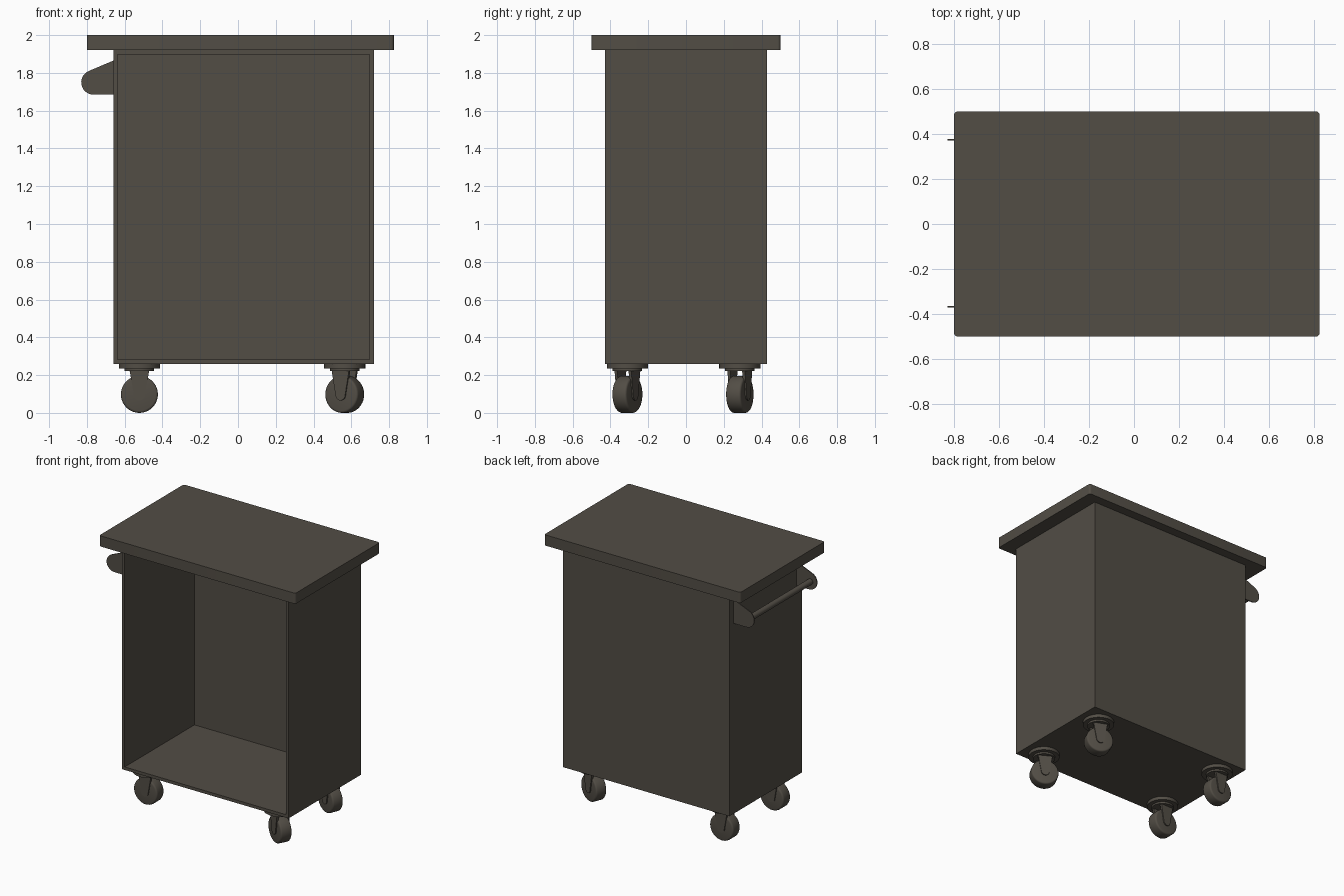
import bpy, bmesh
from math import sin, cos, radians
from mathutils import Matrix, Vector

if "Cube" in bpy.data.objects:
    bpy.data.objects.remove(bpy.data.objects["Cube"])

mat = bpy.data.materials.new("dark_metal")
mat.diffuse_color = (0.085, 0.075, 0.06, 1)
mat.use_nodes = True
mat.node_tree.nodes["Principled BSDF"].inputs["Base Color"].default_value = mat.diffuse_color


def finish(name, bm, smooth=False):
    bmesh.ops.recalc_face_normals(bm, faces=bm.faces)
    me = bpy.data.meshes.new(name)
    bm.to_mesh(me)
    bm.free()
    me.materials.append(mat)
    ob = bpy.data.objects.new(name, me)
    bpy.context.collection.objects.link(ob)
    if smooth:
        bpy.ops.object.select_all(action='DESELECT')
        ob.select_set(True)
        bpy.context.view_layer.objects.active = ob
        bpy.ops.object.shade_smooth_by_angle(angle=radians(35))
    return ob


def box_bm(lo, hi):
    lo, hi = Vector(lo), Vector(hi)
    bm = bmesh.new()
    bmesh.ops.create_cube(bm, size=1, matrix=Matrix.Translation((lo + hi) / 2)
                          @ Matrix.Diagonal((*(hi - lo), 1)))
    return bm


def cylinder(name, r, depth, matrix, bevel=0, seg=40):
    bm = bmesh.new()
    bmesh.ops.create_cone(bm, cap_ends=True, segments=seg, radius1=r, radius2=r, depth=depth)
    if bevel:
        rims = [e for e in bm.edges if abs(e.verts[0].co.z - e.verts[1].co.z) < 1e-5]
        bmesh.ops.bevel(bm, geom=rims, offset=bevel, segments=3, profile=0.5, affect='EDGES')
    bm.transform(matrix)
    return finish(name, bm, True)


def plate(name, pts, y, thick, matrix=Matrix()):
    """Extrude an x-z outline along y, centred on y."""
    bm = bmesh.new()
    f = bm.faces.new([bm.verts.new((x, y - thick / 2, z)) for x, z in pts])
    ext = bmesh.ops.extrude_face_region(bm, geom=[f])["geom"]
    bmesh.ops.translate(bm, vec=(0, thick, 0),
                        verts=[g for g in ext if isinstance(g, bmesh.types.BMVert)])
    bm.transform(matrix)
    return finish(name, bm, True)


def arc(cx, cz, r, a0, a1, n=12):
    return [(cx + r * cos(radians(a0 + (a1 - a0) * i / n)),
             cz + r * sin(radians(a0 + (a1 - a0) * i / n))) for i in range(n + 1)]


# Worktop with slightly rounded corners
bm = box_bm((-0.80, -0.5, 1.92), (0.825, 0.5, 2.0))
upright = [e for e in bm.edges if abs(e.verts[0].co.z - e.verts[1].co.z) > 0.01]
bmesh.ops.bevel(bm, geom=upright, offset=0.015, segments=4, profile=0.5, affect='EDGES')
finish("worktop", bm, True)

# Cabinet: box with its front inset and pushed in to make the open interior
bm = box_bm((-0.66, -0.43, 0.26), (0.72, 0.43, 1.92))
bm.normal_update()
front = min(bm.faces, key=lambda f: f.calc_center_median().y)
bmesh.ops.inset_region(bm, faces=[front], thickness=0.032)
ext = bmesh.ops.extrude_face_region(bm, geom=[front])["geom"]
bmesh.ops.translate(bm, vec=(0, 0.825, 0),
                    verts=[g for g in ext if isinstance(g, bmesh.types.BMVert)])
if front.is_valid:
    bm.faces.remove(front)
finish("cabinet", bm)

# Push handle: two side brackets and a bar
outline = [(-0.66, 1.685), (-0.66, 1.865)] + arc(-0.765, 1.75, 0.065, 112, 270)
for side, y in (("front", -0.367), ("back", 0.375)):
    plate("handle_bracket_" + side, outline, y, 0.007)
cylinder("handle_bar", 0.022, 0.742, Matrix.Translation((-0.775, 0.004, 1.745))
         @ Matrix.Rotation(radians(90), 4, 'X'), seg=24)

# Swivel casters, the right-hand pair turned
prong = [(0.052, 0.225), (-0.052, 0.225)] + arc(0, 0.095, 0.029, 180, 360)
casters = {"front_left": (-0.522, -0.31, 0), "back_left": (-0.522, 0.285, 0),
           "front_right": (0.565, -0.31, -28), "back_right": (0.565, 0.285, -22)}
for name, (x, y, turn) in casters.items():
    m = Matrix.Translation((x, y, 0)) @ Matrix.Rotation(radians(turn), 4, 'Z')
    cylinder("caster_plate_" + name, 0.109, 0.027, m @ Matrix.Translation((0, 0, 0.2485)))
    cylinder("caster_swivel_" + name, 0.078, 0.015, m @ Matrix.Translation((0, 0, 0.2285)))
    cylinder("caster_wheel_" + name, 0.098, 0.085, m @ Matrix.Translation((0, 0, 0.098))
             @ Matrix.Rotation(radians(90), 4, 'X'), bevel=0.012)
    for s, off in (("a", -0.042), ("b", 0.042)):
        plate(f"caster_fork_{name}_{s}", prong, off, 0.016, m)
